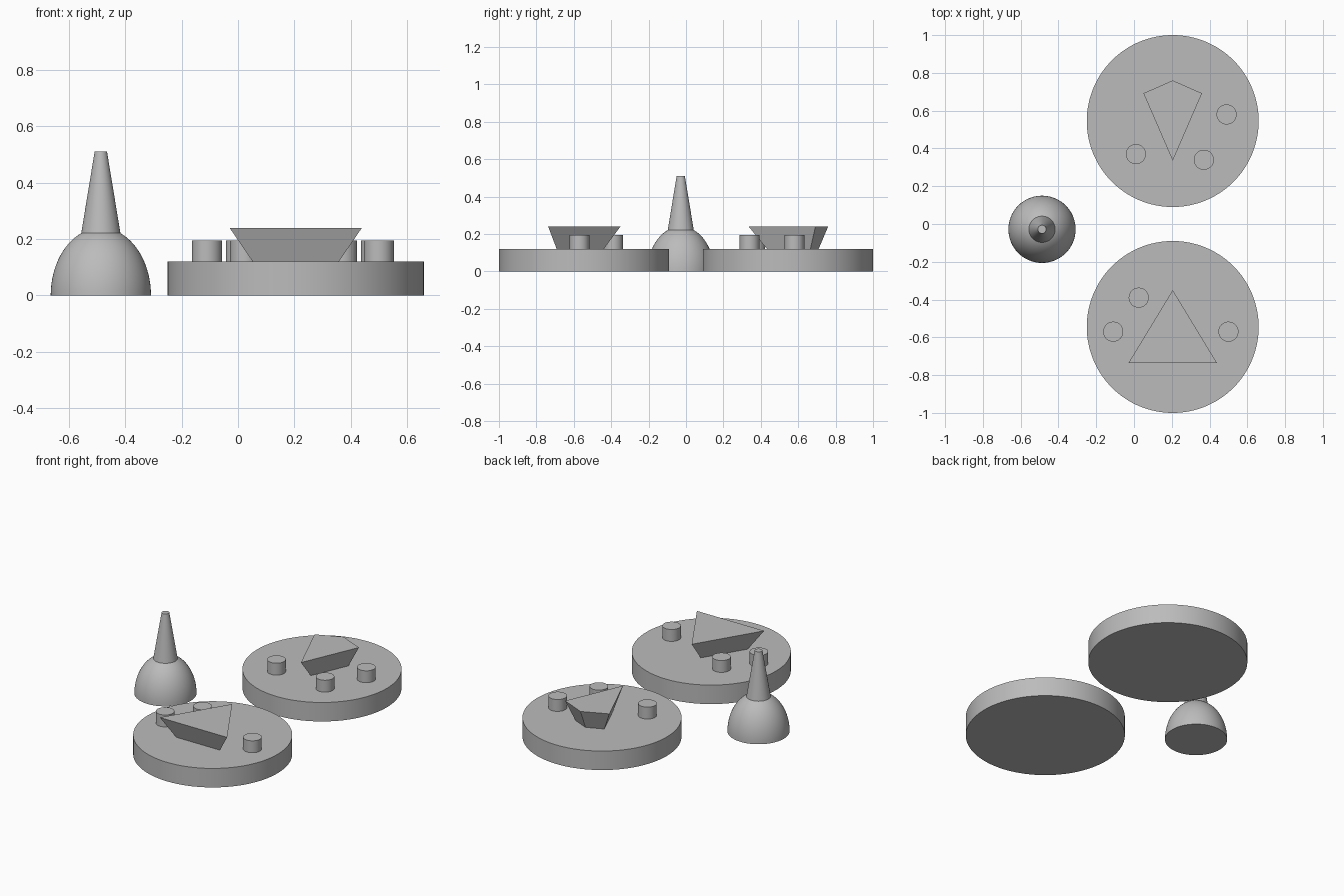
import bpy
import bmesh
from math import sin, cos, pi, radians
from mathutils import Vector

cube = bpy.data.objects.get("Cube")
if cube:
    bpy.data.objects.remove(cube)

grey = bpy.data.materials.new("plain grey")
grey.use_nodes = True
GREY = (0.5, 0.5, 0.5, 1)
grey.diffuse_color = GREY
grey.node_tree.nodes["Principled BSDF"].inputs["Base Color"].default_value = GREY

DISC_TOP = 0.12
BUTTON_TOP = 0.195
BLOCK_TOP = 0.24


def finish(obj, name, smooth=True):
    obj.name = obj.data.name = name
    obj.data.materials.append(grey)
    if smooth:
        bpy.ops.object.select_all(action="DESELECT")
        obj.select_set(True)
        bpy.context.view_layer.objects.active = obj
        bpy.ops.object.shade_smooth_by_angle(angle=radians(30))
    return obj


def cone(name, x, y, z0, z1, r0, r1, sides=64):
    bpy.ops.mesh.primitive_cone_add(vertices=sides, radius1=r0, radius2=r1, depth=z1 - z0,
                                    location=(x, y, (z0 + z1) / 2))
    return finish(bpy.context.object, name)


def cylinder(name, x, y, z0, z1, r, sides=64):
    return cone(name, x, y, z0, z1, r, r, sides)


def tapered_block(name, outline, centre, scale):
    """Polygon block whose outline shrinks towards its foot."""
    bm = bmesh.new()
    c = Vector(centre)
    top, foot = [], []
    for point in outline:
        p = Vector(point)
        q = c + (p - c) * scale
        top.append(bm.verts.new((p.x, p.y, BLOCK_TOP)))
        foot.append(bm.verts.new((q.x, q.y, DISC_TOP)))
    bm.faces.new(top)
    bm.faces.new(foot[::-1])
    for i in range(len(top)):
        j = (i + 1) % len(top)
        bm.faces.new((top[i], foot[i], foot[j], top[j]))
    bmesh.ops.recalc_face_normals(bm, faces=bm.faces)
    mesh = bpy.data.meshes.new(name)
    bm.to_mesh(mesh)
    bm.free()
    obj = bpy.data.objects.new(name, mesh)
    bpy.context.collection.objects.link(obj)
    return finish(obj, name, smooth=False)


def dome(name, x, y, radius, height, sides=64, rings=20):
    """Closed half ellipsoid spun from a quarter profile."""
    bm = bmesh.new()
    arc = [bm.verts.new((radius * cos(a), 0, height * sin(a)))
           for a in (i * pi / 2 / rings for i in range(rings + 1))]
    arc.insert(0, bm.verts.new((0, 0, 0)))
    edges = [bm.edges.new(pair) for pair in zip(arc, arc[1:])]
    bmesh.ops.spin(bm, geom=arc + edges, cent=(0, 0, 0), axis=(0, 0, 1),
                   angle=2 * pi, steps=sides)
    bmesh.ops.remove_doubles(bm, verts=bm.verts, dist=0.0001)
    bmesh.ops.recalc_face_normals(bm, faces=bm.faces)
    mesh = bpy.data.meshes.new(name)
    bm.to_mesh(mesh)
    bm.free()
    obj = bpy.data.objects.new(name, mesh)
    obj.location = (x, y, 0)
    bpy.context.collection.objects.link(obj)
    return finish(obj, name)


# Two round plates with their small round pegs
plates = {
    "front": (-0.545, [(-0.11, -0.57), (0.025, -0.39), (0.5, -0.57)]),
    "back": (0.545, [(0.01, 0.37), (0.37, 0.34), (0.49, 0.58)]),
}
for side, (plate_y, pegs) in plates.items():
    cylinder(side + "_plate", 0.205, plate_y, 0, DISC_TOP, 0.455, 128)
    for number, (x, y) in enumerate(pegs, 1):
        cylinder(f"{side}_peg_{number}", x, y, DISC_TOP, BUTTON_TOP, 0.053)

# Tapered centre pieces
tapered_block("triangle_block", [(-0.03, -0.737), (0.44, -0.737), (0.205, -0.35)],
              (0.205, -0.607), 0.65)
tapered_block("kite_block", [(0.205, 0.335), (0.36, 0.692), (0.205, 0.76), (0.05, 0.692)],
              (0.205, 0.615), 0.65)

# Domed piece with a tall spout
dome("dome", -0.487, -0.028, 0.178, 0.24)
cone("spout", -0.487, -0.028, 0.2, 0.51, 0.073, 0.022)
